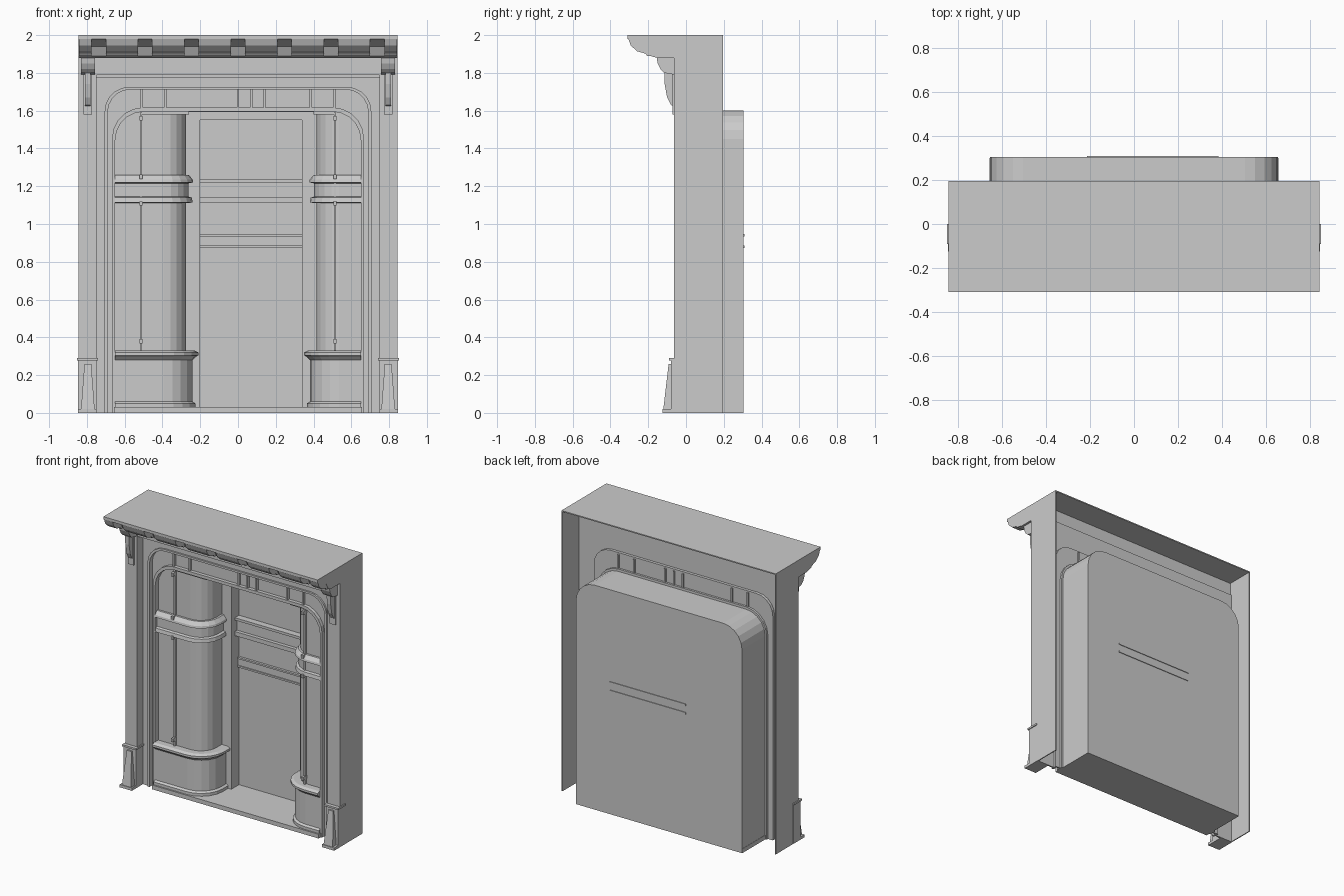
import bpy, bmesh, math
from mathutils import Vector

cube = bpy.data.objects.get("Cube")
if cube:
    bpy.data.objects.remove(cube, do_unlink=True)

stone = bpy.data.materials.new("pale_grey")
stone.use_nodes = True
grey = (0.6, 0.6, 0.6, 1)
stone.diffuse_color = grey
stone.node_tree.nodes["Principled BSDF"].inputs["Base Color"].default_value = grey


def finish(name, bm):
    bmesh.ops.remove_doubles(bm, verts=bm.verts, dist=0.0001)
    bmesh.ops.recalc_face_normals(bm, faces=bm.faces)
    mesh = bpy.data.meshes.new(name)
    bm.to_mesh(mesh)
    bm.free()
    mesh.materials.append(stone)
    ob = bpy.data.objects.new(name, mesh)
    bpy.context.collection.objects.link(ob)
    return ob


def loft(name, sections, clip=None):
    """Skin a list of matching closed sections and cap both ends."""
    bm = bmesh.new()
    rows = [[bm.verts.new(p) for p in s] for s in sections]
    n = len(rows[0])
    for a, b in zip(rows, rows[1:]):
        for i in range(n):
            j = (i + 1) % n
            bm.faces.new((a[i], a[j], b[j], b[i]))
    bm.faces.new(rows[0])
    bm.faces.new(rows[-1])
    if clip:
        clip(bm)
    return finish(name, bm)


def box(name, x0, x1, y0, y1, z0, z1):
    rect = [(x0, y0), (x1, y0), (x1, y1), (x0, y1)]
    return loft(name, [[(x, y, z) for x, y in rect] for z in (z0, z1)])


def prism_x(name, pts, x0, x1):
    return loft(name, [[(x, y, z) for y, z in pts] for x in (x0, x1)])


def arch(half, top, r, n=5):
    """Open outline of a round-cornered arch, from left foot to right foot."""
    pts = [(-half, 0)]
    for sx in (-1, 1):
        for i in range(n + 1):
            a = math.pi / 2 * (i / n if sx < 0 else 1 - i / n)
            pts.append((sx * (half - r + r * math.cos(a)), top - r + r * math.sin(a)))
    return pts + [(half, 0)]


def arch_ring(name, outer, inner, y0, y1):
    bm = bmesh.new()
    rows = [[bm.verts.new((x, y, z)) for x, z in line]
            for line, y in ((outer, y0), (inner, y0), (inner, y1), (outer, y1))]
    for k in range(4):
        a, b = rows[k], rows[(k + 1) % 4]
        for i in range(len(a) - 1):
            bm.faces.new((a[i], a[i + 1], b[i + 1], b[i]))
    for e in (0, -1):
        bm.faces.new([r[e] for r in rows])
    return finish(name, bm)


# Shell: sides, roof, front wall
for side, s in (("right", -1), ("left", 1)):
    box(side + "_side_wall", *sorted((s * 0.845, s * 0.838)), -0.06, 0.195, 0, 2)
box("roof_plate", -0.845, 0.845, -0.02, 0.195, 1.992, 2)
arch_ring("front_wall", arch(0.84, 1.9, 0), arch(0.705, 1.725, 0.13), 0, 0.01)
box("frieze", -0.84, 0.84, -0.062, 0, 1.79, 1.885)
box("frieze_bead", -0.75, 0.75, -0.03, 0, 1.775, 1.79)

# Cornice and its blocks
prism_x("cornice", [(0, 2), (-0.31, 2), (-0.31, 1.98), (-0.285, 1.972), (-0.215, 1.94),
                    (-0.19, 1.89), (-0.155, 1.88), (0, 1.88)], -0.845, 0.845)
block = [(-0.2, 1.985), (-0.306, 1.982), (-0.292, 1.945), (-0.26, 1.915),
         (-0.215, 1.902), (-0.205, 1.89), (-0.16, 1.89)]
pitch = 0.246
for i in range(8):
    c = (i - 3.5) * pitch
    prism_x("cornice_block", block, max(c - 0.085, -0.843), min(c + 0.085, 0.843))

# Pilasters, plinths and brackets
curl = [(-0.06, 1.88), (-0.155, 1.88), (-0.15, 1.85), (-0.135, 1.82), (-0.115, 1.8),
        (-0.06, 1.79)]
drop = [(-0.06, 1.8), (-0.115, 1.8), (-0.113, 1.74), (-0.1, 1.67), (-0.08, 1.63),
        (-0.06, 1.62)]
for side, s in (("right", -1), ("left", 1)):
    def span(a, b):
        return sorted((s * a, s * b))
    box(side + "_pilaster", *span(0.75, 0.844), -0.064, 0, 0, 1.88)
    box(side + "_plinth", *span(0.75, 0.846), -0.08, 0, 0, 0.28)
    box(side + "_plinth_cap", *span(0.742, 0.852), -0.09, 0.0, 0.277, 0.29)
    box(side + "_plinth_foot", *span(0.75, 0.846), -0.125, -0.06, 0, 0.02)
    wedge = []
    for z, h, y in ((0.02, 0.036, -0.12), (0.26, 0.018, -0.092)):
        c = s * 0.795
        wedge.append([(c - h, y, z), (c + h, y, z), (c + h, -0.06, z), (c - h, -0.06, z)])
    loft(side + "_plinth_wedge", wedge)
    prism_x(side + "_bracket_head", curl, *span(0.757, 0.83))
    prism_x(side + "_bracket_stem", drop, *span(0.78, 0.81))
    box(side + "_bracket_panel", *span(0.772, 0.818), -0.072, -0.06, 1.58, 1.8)

# Arch trims and transom dividers
arch_ring("outer_arch_trim", arch(0.706, 1.726, 0.13), arch(0.69, 1.712, 0.12), -0.012, 0.03)
arch_ring("arch_panel", arch(0.692, 1.714, 0.12), arch(0.663, 1.612, 0.16), 0.02, 0.03)
arch_ring("inner_arch_trim", arch(0.667, 1.617, 0.165), arch(0.65, 1.595, 0.15), -0.005, 0.045)
for x in (-0.51, -0.385, 0, 0.07, 0.14, 0.385, 0.51):
    box("transom_divider", x - 0.006, x + 0.006, 0, 0.04, 1.61, 1.715)

# Recessed porch
niche = arch(0.655, 1.6, 0.15)
arch_ring("porch_shell", niche, arch(0.648, 1.593, 0.143), 0.04, 0.305)
loft("porch_back", [[(x, y, z) for x, z in niche] for y in (0.297, 0.305)])
box("porch_floor", -0.657, 0.657, -0.03, 0.3, 0, 0.03)

# Door frame and door rails
box("door_jamb_right", -0.29, -0.2, 0.21, 0.3, 0.03, 1.595)
box("door_jamb_left", 0.34, 0.43, 0.21, 0.3, 0.03, 1.595)
box("door_header", -0.2, 0.34, 0.21, 0.3, 1.55, 1.595)
for z, h, depth in ((1.11, 0.03, 0.05), (1.14, 0.08, 0.025), (1.22, 0.018, 0.05),
                    (0.88, 0.06, 0.012)):
    box("door_rail", -0.2, 0.34, 0.3 - depth, 0.3, z, z + h)
for z in (0.88, 0.94):
    box("back_rail", -0.215, 0.385, 0.28, 0.31, z - 0.006, z + 0.006)


# Bay windows, trimmed to the porch vault
def trim_to_vault(bm):
    for (x0, z0), (x1, z1) in zip(niche, niche[1:]):
        out = Vector((-(z1 - z0), 0, x1 - x0))
        if out.length > 0.001:
            bmesh.ops.bisect_plane(bm, geom=bm.verts[:] + bm.edges[:] + bm.faces[:],
                                   plane_co=(x0, 0, z0), plane_no=out.normalized(),
                                   clear_outer=True)


def bay_outline(s, inner, grow, z, r=0.12, front=0.03, n=5):
    edge, y0, rad = inner - grow, front - grow, r + grow
    pts = [(0.652, 0.29), (0.652, y0)]
    for i in range(n + 1):
        a = math.pi / 2 * i / n
        pts.append((edge + rad - rad * math.sin(a), y0 + rad - rad * math.cos(a)))
    pts.append((edge, 0.29))
    return [(s * x, y, z) for x, y in pts]


base = [(0.03, 0.05), (0.05, 0.05), (0.06, 0.035), (0.28, 0.035), (0.295, 0.05),
        (0.305, 0.065), (0.32, 0.065), (0.33, 0.045)]
band = [(1.11, 0.01), (1.115, 0.035), (1.14, 0.03), (1.145, 0.012), (1.215, 0.012),
        (1.22, 0.038), (1.235, 0.035), (1.26, 0.015)]
for side, s, inner in (("right", -1, 0.275), ("left", 1, 0.415)):
    for part, profile in (("stall_base", base), ("window", [(0.33, 0), (1.595, 0)]),
                          ("window_band", band)):
        loft(side + "_bay_" + part, [bay_outline(s, inner, g, z) for z, g in profile],
             trim_to_vault)
    c = s * 0.513
    box(side + "_bay_mullion", c - 0.005, c + 0.005, 0.015, 0.04, 0.33, 1.59)
    for z in (0.38, 1.11, 1.25, 1.56):
        box(side + "_mullion_collar", c - 0.008, c + 0.008, -0.012, 0.04, z - 0.012, z + 0.012)
    box(side + "_bay_head", *sorted((s * 0.51, s * (inner - 0.015))), 0.015, 0.29, 1.58, 1.597)
